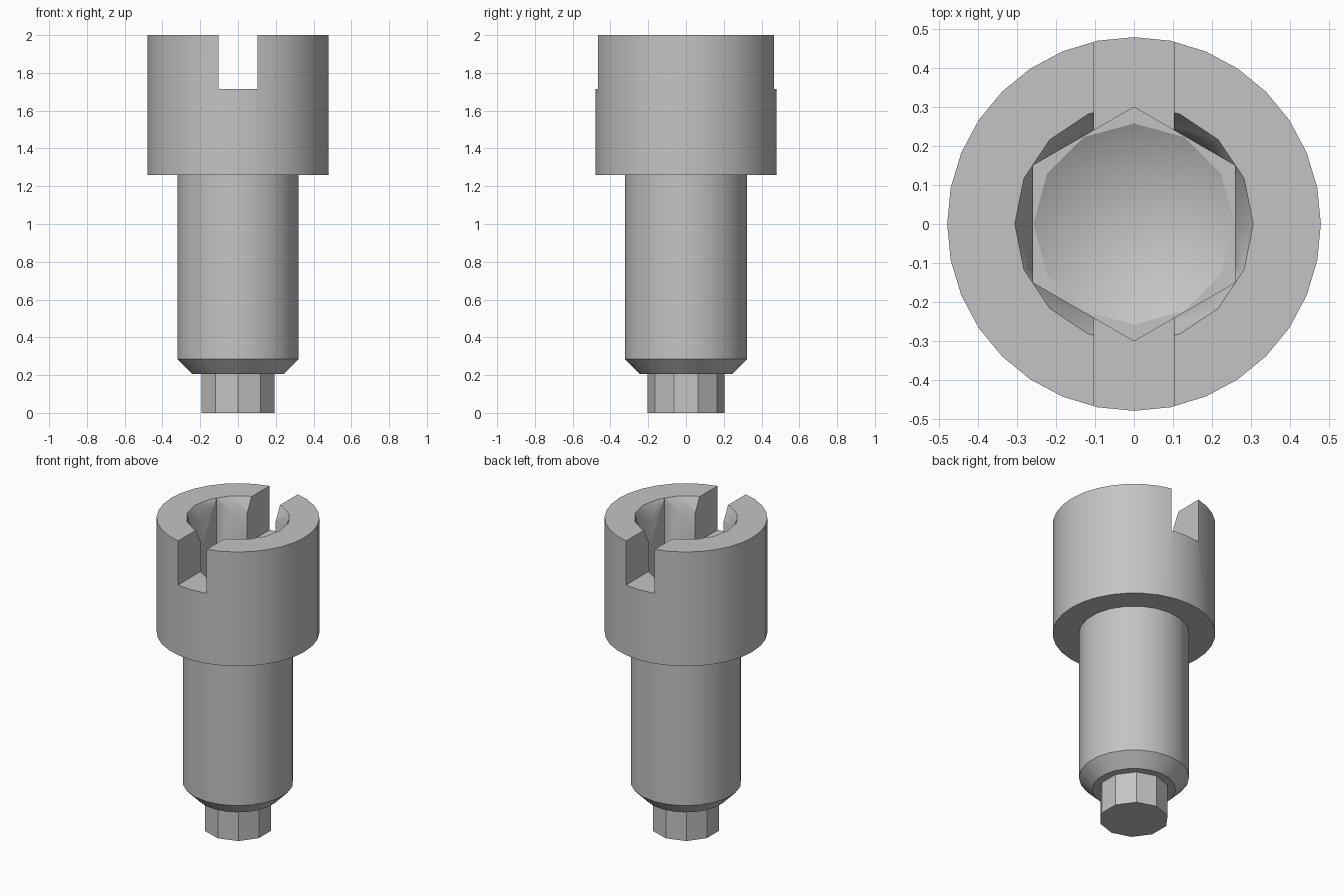
import bpy, bmesh
from math import sin, cos, pi, radians

if "Cube" in bpy.data.objects:
    bpy.data.objects.remove(bpy.data.objects["Cube"], do_unlink=True)

steel = bpy.data.materials.new("grey_steel")
grey = (0.55, 0.55, 0.55, 1)
steel.diffuse_color = grey
steel.use_nodes = True
steel.node_tree.nodes["Principled BSDF"].inputs["Base Color"].default_value = grey


def finish(name, bm):
    bmesh.ops.recalc_face_normals(bm, faces=bm.faces)
    mesh = bpy.data.meshes.new(name)
    bm.to_mesh(mesh)
    bm.free()
    mesh.materials.append(steel)
    obj = bpy.data.objects.new(name, mesh)
    bpy.context.collection.objects.link(obj)
    return obj


def turned(name, profile, sides, start=pi / 2):
    """Closed solid turned about z from (radius, height) pairs, bottom to top."""
    bm = bmesh.new()
    rings = []
    for r, z in profile:
        if r == 0:
            rings.append([bm.verts.new((0, 0, z))] * sides)
        else:
            angles = [start + 2 * pi * i / sides for i in range(sides)]
            rings.append([bm.verts.new((r * cos(a), r * sin(a), z)) for a in angles])
    for low, high in zip(rings, rings[1:]):
        for i in range(sides):
            j = (i + 1) % sides
            quad = [low[i], low[j], high[j], high[i]]
            bm.faces.new(list(dict.fromkeys(quad)))
    for ring in (rings[0], rings[-1]):
        if ring[0] is not ring[1]:
            bm.faces.new(ring)
    return finish(name, bm)


def box(name, size, centre):
    bm = bmesh.new()
    bmesh.ops.create_cube(bm, size=1)
    bmesh.ops.scale(bm, vec=size, verts=bm.verts)
    bmesh.ops.translate(bm, vec=centre, verts=bm.verts)
    return finish(name, bm)


def activate(obj):
    bpy.ops.object.select_all(action="DESELECT")
    obj.select_set(True)
    bpy.context.view_layer.objects.active = obj


def cut(obj, cutter):
    activate(obj)
    mod = obj.modifiers.new("cut", "BOOLEAN")
    mod.operation = "DIFFERENCE"
    mod.solver = "EXACT"
    mod.object = cutter
    bpy.ops.object.modifier_apply(modifier=mod.name)
    bpy.data.objects.remove(cutter, do_unlink=True)


# Main turned parts
head = turned("head", [(0.478, 1.26), (0.478, 2)], 32)
shaft = turned("shaft", [(0.245, 0.205), (0.324, 0.285), (0.324, 1.26)], 22)
tip = turned("tip", [(0.204, 0), (0.204, 0.21)], 10)

# Hex socket with a drilled conical floor and a countersunk mouth
cut(head, turned("hex_cutter", [(0.299, 1.45), (0.299, 2.1)], 6))
cut(head, turned("drill_cutter", [(0, 1.3), (0.257, 1.449), (0.257, 1.47)], 12))
cut(head, turned("mouth_cutter", [(0.245, 1.88), (0.305, 2), (0.355, 2.1)], 16, 0))

# Screwdriver slot running front to back
cut(head, box("slot_cutter", (0.204, 1.2, 0.57), (0, 0, 2)))

for part in (head, shaft, tip):
    activate(part)
    bpy.ops.object.shade_smooth_by_angle(angle=radians(30))
